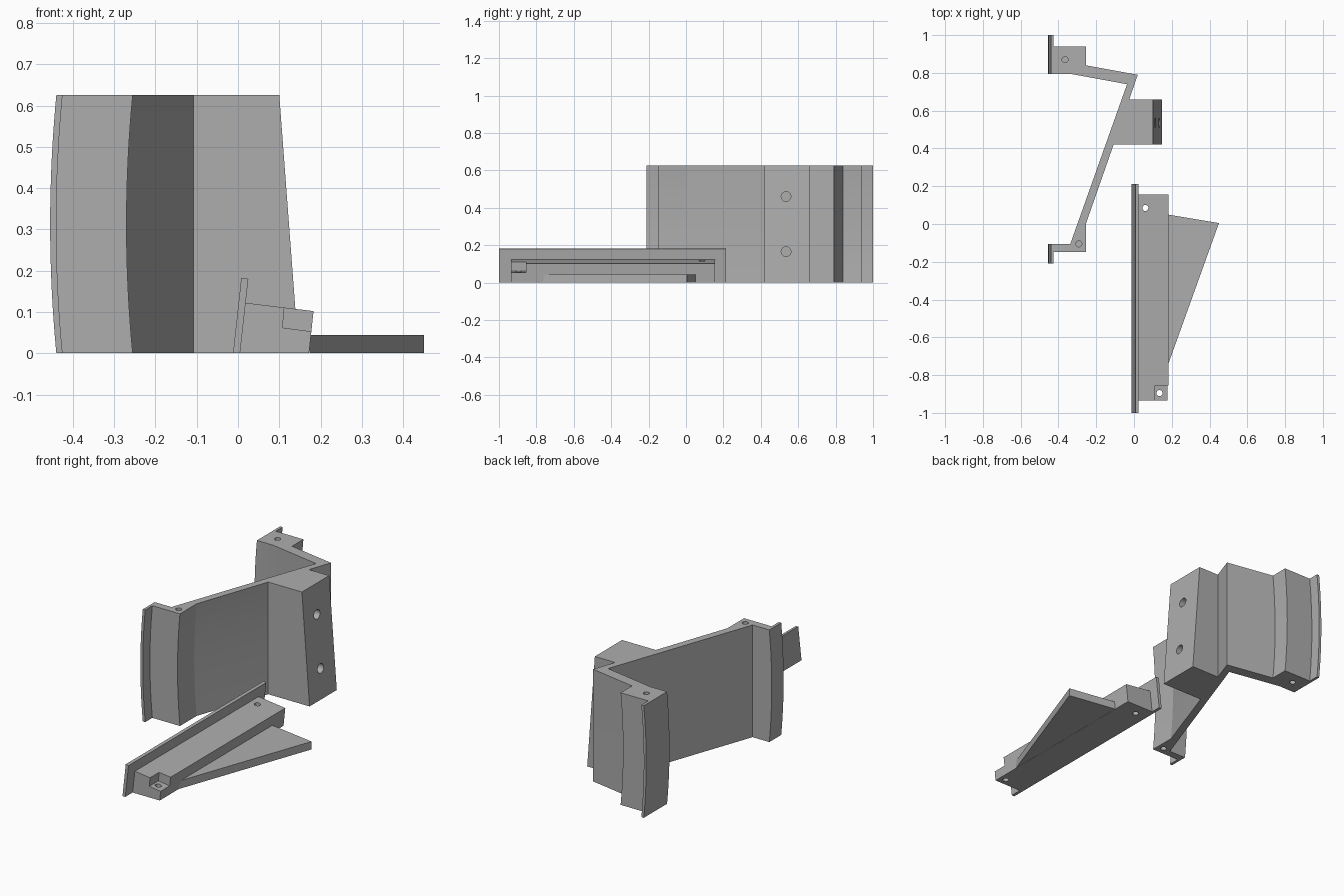
import bpy, bmesh, math
from mathutils import Vector

cube = bpy.data.objects.get("Cube")
if cube:
    bpy.data.objects.remove(cube, do_unlink=True)

grey = bpy.data.materials.new("plain grey")
grey.use_nodes = True
colour = (0.42, 0.42, 0.42, 1)
grey.diffuse_color = colour
grey.node_tree.nodes["Principled BSDF"].inputs["Base Color"].default_value = colour


def loft(name, rings):
    """Closed solid through a list of matching rings of points."""
    bm = bmesh.new()
    loops = [[bm.verts.new(p) for p in ring] for ring in rings]
    bm.faces.new(loops[0])
    bm.faces.new(loops[-1])
    n = len(loops[0])
    for a, b in zip(loops, loops[1:]):
        for i in range(n):
            j = (i + 1) % n
            bm.faces.new((a[i], a[j], b[j], b[i]))
    bmesh.ops.recalc_face_normals(bm, faces=bm.faces)
    mesh = bpy.data.meshes.new(name)
    bm.to_mesh(mesh)
    bm.free()
    mesh.materials.append(grey)
    obj = bpy.data.objects.new(name, mesh)
    bpy.context.collection.objects.link(obj)
    return obj


def extrude_y(name, profile, y0, y1):
    return loft(name, [[(x, y, z) for x, z in profile] for y in (y0, y1)])


def rod(start, end, radius, sides=32):
    """Round cutter between two points."""
    start, end = Vector(start), Vector(end)
    turn = (end - start).to_track_quat('Z', 'Y')
    ring = [turn @ Vector((radius * math.cos(i * math.tau / sides),
                           radius * math.sin(i * math.tau / sides), 0))
            for i in range(sides)]
    return loft("hole_cutter", [[c + p for p in ring] for c in (start, end)])


def cut(obj, cutter):
    cutter.hide_render = True
    mod = obj.modifiers.new("cut", 'BOOLEAN')
    mod.operation = 'DIFFERENCE'
    mod.solver = 'EXACT'
    mod.object = cutter
    bpy.context.view_layer.objects.active = obj
    bpy.ops.object.modifier_apply(modifier=mod.name)
    bpy.data.objects.remove(cutter, do_unlink=True)


# Bracket: plan outline; B points bow outwards, S points lean back, F stay fixed
HEIGHT = 0.625
plan = [
    (-0.44, 1.0, 'B'), (-0.425, 1.0, 'B'), (-0.425, 0.94, 'B'),
    (-0.255, 0.94, 'B'), (-0.255, 0.84, 'B'), (0.02, 0.79, 'F'),
    (-0.025, 0.66, 'F'), (0.147, 0.66, 'S'), (0.147, 0.42, 'S'),
    (-0.108, 0.42, 'F'), (-0.255, 0.0, 'B'), (-0.255, -0.147, 'B'),
    (-0.425, -0.147, 'B'), (-0.425, -0.21, 'B'), (-0.44, -0.21, 'B'),
    (-0.44, -0.105, 'B'), (-0.337, -0.105, 'F'), (-0.037, 0.74, 'F'),
    (-0.337, 0.795, 'F'), (-0.44, 0.795, 'B'),
]
LEVELS = 16
rings = []
for k in range(LEVELS + 1):
    t = k / LEVELS
    shift = {'B': -0.06 * t * (1 - t), 'S': -0.047 * t, 'F': 0}
    rings.append([(x + shift[kind], y, HEIGHT * t) for x, y, kind in plan])
bracket = loft("wall_bracket", rings)

# Blind screw holes in both ends of the bracket, and two in its sloping block
for x, y in ((-0.365, 0.87), (-0.292, -0.105)):
    cut(bracket, rod((x, y, -0.05), (x, y, 0.1), 0.016))
    cut(bracket, rod((x, y, HEIGHT - 0.1), (x, y, HEIGHT + 0.05), 0.016))
for z in (0.165, 0.46):
    cut(bracket, rod((0.02, 0.535, z), (0.25, 0.535, z), 0.026))

# Lever: tilted face plate, sloping body and flat triangular wing
plate = extrude_y("lever_face_plate",
                  [(-0.012, 0), (0.005, 0), (0.025, 0.18), (0.008, 0.183)], -1.0, 0.213)
body = extrude_y("lever_body",
                 [(0.005, 0), (0.172, 0), (0.183, 0.102), (0.0185, 0.122)], -0.935, 0.155)
wing = loft("lever_wing", [[(0.173, 0.051, z), (0.45, 0.005, z), (0.173, -0.765, z)]
                           for z in (0, 0.044)])

# Corner notch and screw holes through the body
cut(body, extrude_y("notch_cutter",
                    [(0.108, 0.062), (0.25, 0.043), (0.25, 0.2), (0.12, 0.2)], -1.0, -0.855))
for x, y in ((0.06, 0.085), (0.135, -0.895)):
    cut(body, rod((x, y, -0.05), (x, y, 0.2), 0.016))

# Smooth only the gentle bow and the hole walls
for obj in (bracket, plate, body, wing):
    bpy.ops.object.select_all(action='DESELECT')
    obj.select_set(True)
    bpy.context.view_layer.objects.active = obj
    bpy.ops.object.shade_smooth_by_angle(angle=math.radians(15))
